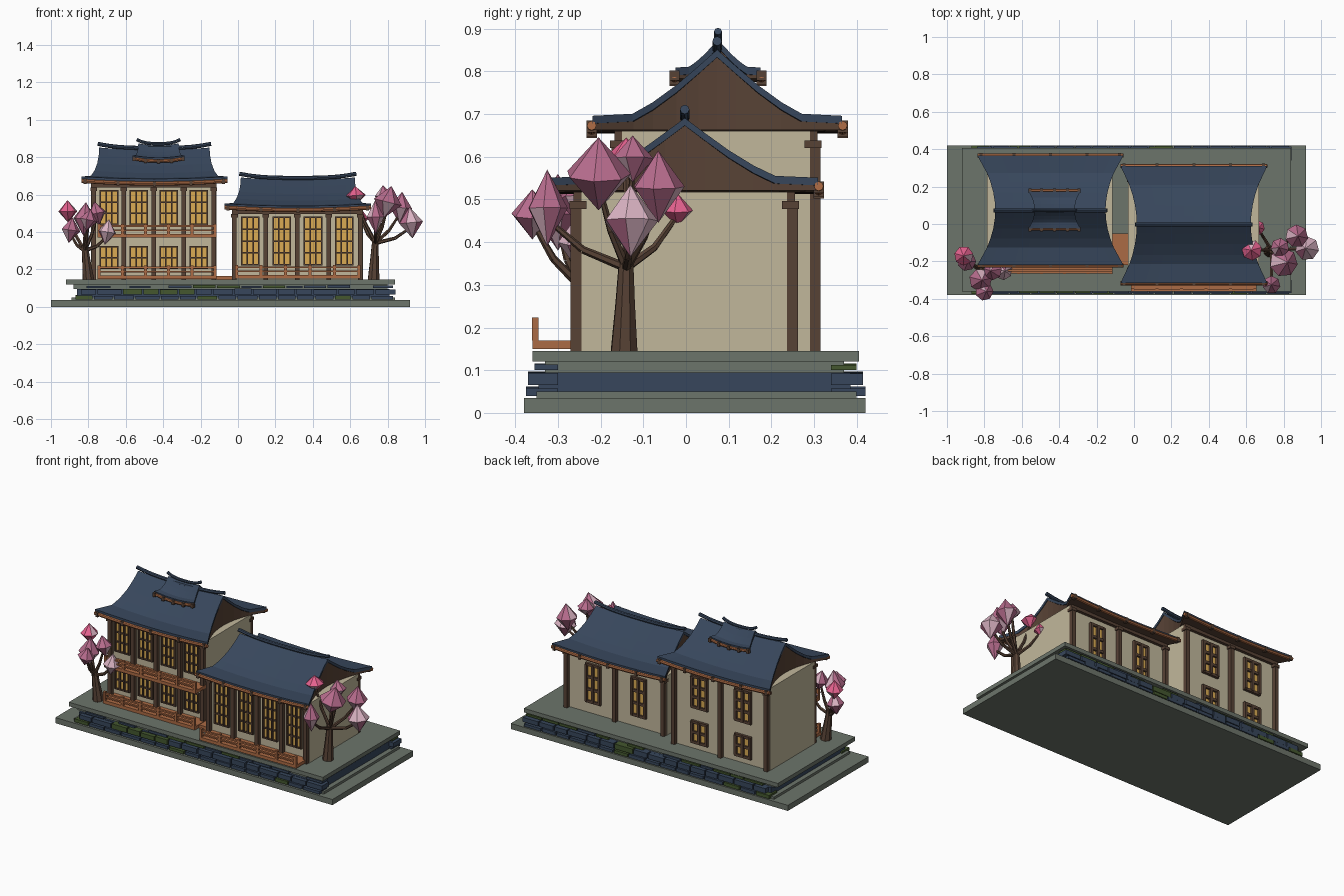
import bpy, bmesh, math, random
from mathutils import Vector, Matrix

random.seed(4)
cube = bpy.data.objects.get("Cube")
if cube:
    bpy.data.objects.remove(cube)


def material(name, r, g, b):
    m = bpy.data.materials.new(name)
    m.use_nodes = True
    col = [(c / 255) ** 2.2 for c in (r, g, b)] + [1]
    m.diffuse_color = col
    m.node_tree.nodes["Principled BSDF"].inputs["Base Color"].default_value = col
    return m


STONE = material("grey stone", 108, 116, 106)
SLATE = material("slate blue", 58, 72, 92)
MOSS = material("moss green", 70, 88, 50)
CREAM = material("cream plaster", 192, 182, 154)
DARK = material("dark timber", 88, 68, 56)
WOOD = material("orange timber", 170, 106, 70)
GOLD = material("golden pane", 218, 170, 84)
MAUVE = material("mauve blossom", 182, 108, 140)
PALE = material("pale blossom", 218, 178, 194)
HOT = material("bright blossom", 228, 98, 142)


def finish(name, bm, *mats):
    bmesh.ops.recalc_face_normals(bm, faces=bm.faces)
    me = bpy.data.meshes.new(name)
    bm.to_mesh(me)
    bm.free()
    for m in mats:
        me.materials.append(m)
    ob = bpy.data.objects.new(name, me)
    bpy.context.collection.objects.link(ob)
    return ob


def box(bm, x0, x1, y0, y1, z0, z1):
    mid = Vector((x0 + x1, y0 + y1, z0 + z1)) / 2
    size = Matrix.Diagonal((x1 - x0, y1 - y0, z1 - z0, 1))
    bmesh.ops.create_cube(bm, size=1, matrix=Matrix.Translation(mid) @ size)


def slab(name, mat, *dims):
    bm = bmesh.new()
    box(bm, *dims)
    return finish(name, bm, mat)


def tube(bm, pts, radii, n=8):
    for a, b, ra, rb in zip(pts, pts[1:], radii, radii[1:]):
        a, b = Vector(a), Vector(b)
        rot = (b - a).to_track_quat('Z', 'Y').to_matrix().to_4x4()
        bmesh.ops.create_cone(bm, cap_ends=True, segments=n, radius1=ra, radius2=rb,
                              depth=(b - a).length, matrix=Matrix.Translation((a + b) / 2) @ rot)


# Stepped stone base with a blue core
slab("base_slab", STONE, -1, .92, -.38, .42, 0, .035)
slab("base_step", STONE, -.89, .84, -.35, .40, .035, .05)
slab("base_core", SLATE, -.86, .81, -.345, .385, .05, .095)
slab("base_neck", STONE, -.88, .80, -.33, .37, .095, .12)
slab("base_top", STONE, -.92, .84, -.36, .405, .12, .145)

# Rows of loose stones along front and back
blue, green = bmesh.new(), bmesh.new()
for row, (z0, z1, out) in enumerate([(.037, .062, .015), (.062, .097, .01), (.097, .116, -.005)]):
    x = -.87 + row * .03
    while x < .74:
        w = random.uniform(.08, .13)
        for y0, y1 in ((-.36 - out, -.30), (.34, .405 + out)):
            if row < 2 or random.random() < .75:
                bm = green if random.random() < (.25, .15, .55)[row] else blue
                box(bm, x, x + w, y0, y1, z0 + .003, z1 - random.uniform(0, .005))
        x += w + .008
finish("blue_stones", blue, SLATE)
finish("mossy_stones", green, MOSS)


# Curved gable roofs
PROFILE = [(0, 1), (.15, .75), (.33, .46), (.52, .2), (.68, .03), (1, 0)]
PROFILE = [(-t, h) for t, h in PROFILE[:0:-1]] + PROFILE
STEPS = [i / 6 - 1 for i in range(13)]


def layer(name, mat, cx, cy, he, hr, hy, top, bottom):
    """Closed shell between two height functions of profile height and span."""
    bm = bmesh.new()
    grids = []
    for fn in (top, bottom):
        grids.append([[bm.verts.new((cx + s * (hr + (he - hr) * t * t), cy + t * hy, fn(h, s)))
                       for s in STEPS] for t, h in PROFILE])
    up, low = grids
    rows, cols = len(PROFILE), len(STEPS)
    for g in grids:
        for i in range(rows - 1):
            for j in range(cols - 1):
                bm.faces.new((g[i][j], g[i][j + 1], g[i + 1][j + 1], g[i + 1][j]))
    for j in (0, cols - 1):
        for i in range(rows - 1):
            bm.faces.new((up[i][j], up[i + 1][j], low[i + 1][j], low[i][j]))
    for i in (0, rows - 1):
        for j in range(cols - 1):
            bm.faces.new((up[i][j], up[i][j + 1], low[i][j + 1], low[i][j]))
    return finish(name, bm, mat)


def roof(name, cx, cy, he, hr, hy, eave, ridge, base, thick=.018, rad=.011):
    def top(h, s):
        return eave - .006 + (ridge - eave) * h + .012 * s * s

    def under(h, s):
        return top(h, s) - thick

    layer(name + "_tiles", SLATE, cx, cy, he, hr, hy, top, under)
    layer(name + "_gable", DARK, cx, cy, he - .004, hr - .004, hy - .004, under,
          lambda h, s: base + .008 * s * s)
    # Ridge cap with upturned ends
    bm = bmesh.new()
    pts = [(cx + s * (hr + .008), cy, ridge + .004 + .022 * abs(s) ** 3) for s in STEPS]
    tube(bm, pts, [rad] * len(pts))
    finish(name + "_ridge", bm, SLATE)
    # Eave poles with small pegs
    poles, pegs = bmesh.new(), bmesh.new()
    for side in (-1, 1):
        y = cy + side * (hy + .002)
        pts = [(cx + s * he, y, base + .004 + .014 * s * s) for s in STEPS]
        tube(poles, pts, [rad] * len(pts))
        for k in (-.95, -.5, 0, .5, .95):
            px = cx + k * he
            z = base + .004 + .014 * k * k
            box(pegs, px - .008, px + .008, y - .012, y + .012, z - rad - .004, z + rad + .002)
    finish(name + "_eave_poles", poles, WOOD)
    finish(name + "_eave_pegs", pegs, DARK)


roof("tall_roof", -.447, .073, .39, .295, .292, .69, .845, .655)
roof("low_roof", .32, -.003, .392, .305, .312, .545, .685, .513)
roof("crown_roof", -.425, .075, .138, .108, .1, .803, .868, .775, rad=.009)


# Lattice windows: pane plus deep bars
def window(panes, bars, cx, y, side, w, z0, z1, ups, crosses, depth, bar=.008):
    def span(a):
        return sorted((y, y + side * a))
    box(panes, cx - w / 2, cx + w / 2, *span(.005), z0, z1)
    for i in range(ups + 2):
        x = cx - w / 2 + w * i / (ups + 1)
        box(bars, x - bar / 2, x + bar / 2, *span(depth), z0, z1)
    for i in range(crosses + 2):
        z = z0 + (z1 - z0) * i / (crosses + 1)
        box(bars, cx - w / 2 - bar / 2, cx + w / 2 + bar / 2, *span(depth * .8), z - bar / 2, z + bar / 2)


def house(name, x0, x1, y0, y1, top, post_top, front, back):
    slab(name + "_walls", CREAM, x0, x1, y0, y1, .145, top)
    panes, bars, posts = bmesh.new(), bmesh.new(), bmesh.new()
    pitch = (x1 - x0 - .03) / 4
    centres = [x0 + .015 + pitch * (i + .5) for i in range(4)]
    for z0, z1, crosses in front:
        for cx in centres:
            window(panes, bars, cx, y0, -1, .092, z0, z1, 2, crosses, .018)
    for z0, z1, crosses, w in back:
        for f in (.27, .72):
            window(panes, bars, x0 + (x1 - x0) * f, y1, 1, w, z0, z1, 1, crosses, .02, .016)
    # Posts with caps
    for y, side, count in ((y0, -1, 4), (y1, 1, 2)):
        for i in range(count + 1):
            x = x0 + .014 + (x1 - x0 - .028) * i / count
            box(posts, x - .012, x + .012, *sorted((y, y + side * .025)), .145, post_top)
            box(posts, x - .018, x + .018, *sorted((y - side * .012, y + side * .028)), post_top, post_top + .018)
        box(posts, x0, x1, *sorted((y, y + side * .018)), post_top + .018, top)
    finish(name + "_panes", panes, GOLD)
    finish(name + "_lattice", bars, DARK)
    finish(name + "_posts", posts, DARK)


house("tall_house", -.785, -.115, -.15, .29, .66, .62,
      [(.44, .62, 2), (.205, .32, 1)], [(.41, .6, 2, .1), (.19, .315, 1, .1)])
house("low_house", -.033, .667, -.245, .237, .517, .478,
      [(.225, .478, 3)], [(.22, .45, 2, .09)])


# Decks with railings
def deck(name, x0, x1, y0, y1, z):
    bm = bmesh.new()
    box(bm, x0, x1, y0, y1, z, z + .02)
    for a, b in ((.035, .043), (.056, .066)):
        box(bm, x0, x1, y0, y0 + .013, z + a, z + b)
    for i in range(6):
        x = x0 + .008 + (x1 - x0 - .016) * i / 5
        box(bm, x - .008, x + .008, y0 - .001, y0 + .015, z + .02, z + .073)
    finish(name, bm, WOOD)


deck("tall_porch", -.75, -.115, -.265, -.15, .148)
deck("tall_balcony", -.75, -.115, -.255, -.15, .37)
deck("low_porch", -.015, .655, -.36, -.245, .15)
slab("linking_deck", WOOD, -.115, -.033, -.22, -.05, .145, .165)


# Blossom trees: trunk, branches and faceted blossom clumps
def tree(name, base, fork, clumps):
    bm = bmesh.new()
    mid = [(a + b) / 2 for a, b in zip(base, fork)]
    tube(bm, [base, mid, fork], [.033, .024, .017])
    for x, y, z, r, h, tint in clumps:
        tip = Vector((x, y, z - h * .3))
        start = Vector(fork) - Vector((0, 0, .03))
        bend = start.lerp(tip, .55) - Vector((0, 0, .02))
        tube(bm, [start, bend, tip], [.011, .009, .006], 6)
    finish(name + "_trunk", bm, DARK)
    bm = bmesh.new()
    for x, y, z, r, h, tint in clumps:
        old = set(bm.faces)
        place = (Matrix.Translation((x, y, z)) @ Matrix.Rotation(random.uniform(-.25, .25), 4, 'Y')
                 @ Matrix.Rotation(random.uniform(0, 3), 4, 'Z') @ Matrix.Diagonal((r, r, h, 1)))
        bmesh.ops.create_uvsphere(bm, u_segments=7, v_segments=2, radius=1, matrix=place)
        for f in set(bm.faces) - old:
            f.material_index = tint
        fresh = [f for f in bm.faces if f not in old]
        for f in fresh[::5]:
            f.material_index = (1, 0, 1)[tint]
    finish(name + "_blossom", bm, MAUVE, PALE, HOT)


tree("left_tree", (.725, -.145, .145), (.735, -.14, .37), [
    (.63, -.14, .595, .055, .05, 2), (.80, -.205, .56, .078, .088, 0),
    (.87, -.065, .53, .062, .085, 0), (.925, -.13, .45, .065, .085, 1),
    (.735, -.325, .48, .048, .09, 0), (.78, -.125, .595, .05, .055, 0),
    (.66, -.02, .475, .04, .04, 2)])
tree("right_tree", (-.80, -.24, .145), (-.82, -.25, .33), [
    (-.91, -.17, .51, .052, .06, 2), (-.895, -.2, .41, .052, .07, 0),
    (-.82, -.30, .47, .062, .09, 0), (-.755, -.25, .5, .05, .065, 0),
    (-.70, -.25, .40, .05, .07, 1), (-.80, -.36, .465, .05, .06, 0)])
